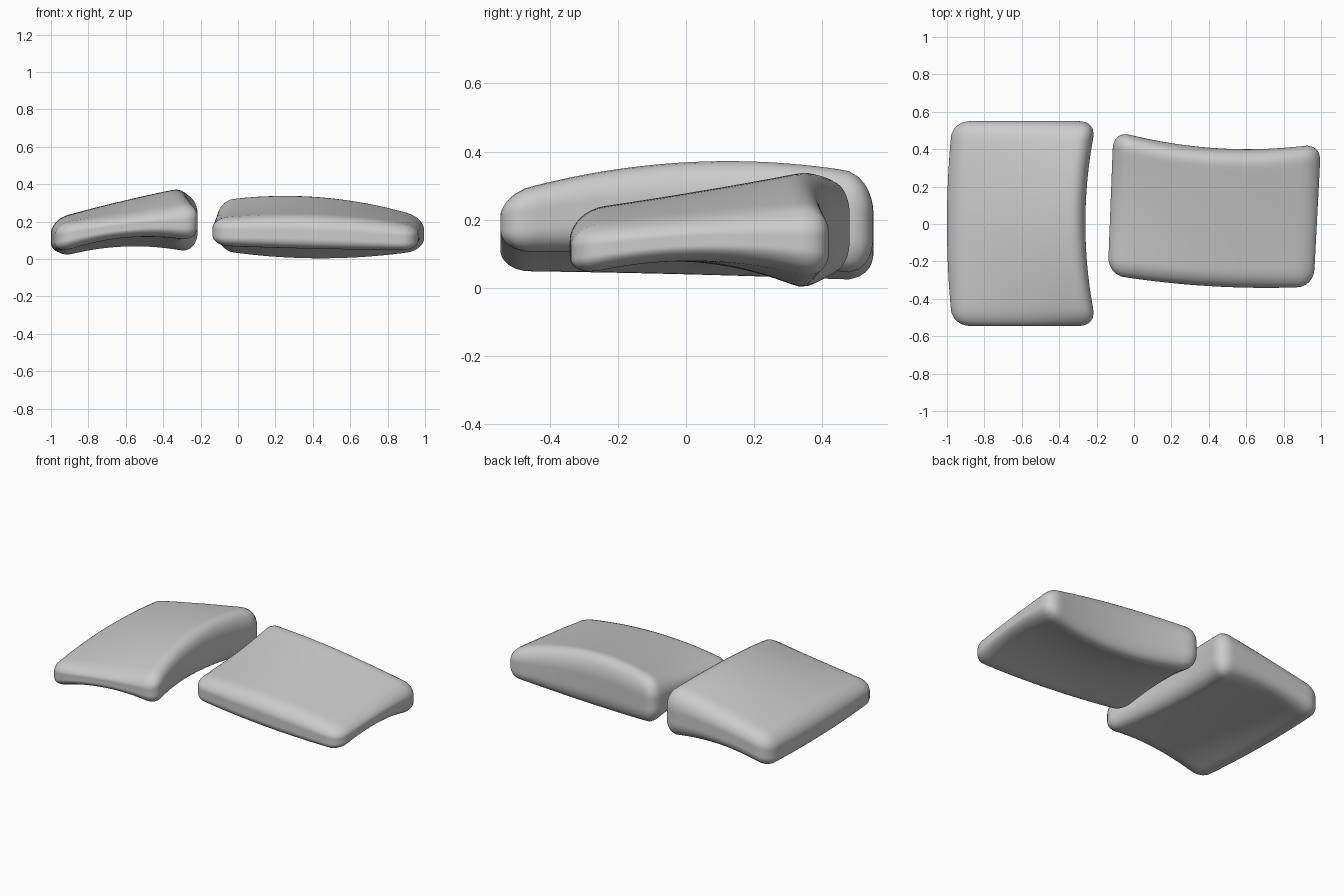
import bpy, bmesh
from mathutils import Vector

if "Cube" in bpy.data.objects:
    bpy.data.objects.remove(bpy.data.objects["Cube"])


def quad(a, b, c, t):
    """Parabola through a, b, c at t = -1, 0, 1."""
    return b + (c - a) / 2 * t + ((a + c) / 2 - b) * t * t


def surface(table, u, v):
    """Smooth height from a 3x3 table: rows run along x, columns along y."""
    return quad(*[quad(*row, v) for row in table], u)


def cushion(name, corners, bow, top, bottom, radii):
    """Rounded box whose outline, top and underside follow the given shapes."""
    bm = bmesh.new()
    bmesh.ops.create_cube(bm, size=2)
    bmesh.ops.subdivide_edges(bm, edges=bm.edges[:], cuts=30, use_grid_fill=True)
    fl, fr, bl, br = [Vector(c) for c in corners]
    for vert in bm.verts:
        # round the edges in box space
        q = Vector([max(r - 1, min(1 - r, c)) for c, r in zip(vert.co, radii)])
        d = Vector([(c - k) / r for c, k, r in zip(vert.co, q, radii)]).normalized()
        u, v, w = [k + n * r for k, n, r in zip(q, d, radii)]
        # map the box to the curved pillow shape
        s, t = (u + 1) / 2, (v + 1) / 2
        p = fl.lerp(fr, s).lerp(bl.lerp(br, s), t) + Vector(bow(u, v))
        lo, hi = surface(bottom, u, v), surface(top, u, v)
        vert.co = (p.x, p.y, lo + (hi - lo) * (w + 1) / 2)
    bmesh.ops.recalc_face_normals(bm, faces=bm.faces[:])
    for f in bm.faces:
        f.smooth = True
    mesh = bpy.data.meshes.new(name)
    bm.to_mesh(mesh)
    bm.free()
    obj = bpy.data.objects.new(name, mesh)
    bpy.context.collection.objects.link(obj)
    return obj


# Left cushion: thick edge faces the gap and curves inwards
cushion(
    "left_cushion",
    [(-0.97, -0.545), (-0.20, -0.545), (-0.97, 0.55), (-0.20, 0.55)],
    lambda u, v: ((-0.06 * (1 + u) / 2 - 0.03 * (1 - u) / 2) * (1 - v * v), 0),
    top=[(0.19, 0.21, 0.205), (0.23, 0.305, 0.28), (0.285, 0.385, 0.345)],
    bottom=[(0.025, 0.015, 0.0), (0.115, 0.10, 0.06), (0.09, 0.08, 0.015)],
    radii=(0.24, 0.15, 0.75),
)

# Right cushion: thick edge at the back, slightly skewed in plan
cushion(
    "right_cushion",
    [(-0.14, -0.27), (0.96, -0.335), (-0.11, 0.50), (1.0, 0.43)],
    lambda u, v: (0, (-0.06 * (1 + v) - 0.03 * (1 - v)) / 2 * (1 - u * u)),
    top=[(0.215, 0.25, 0.33), (0.225, 0.282, 0.345), (0.17, 0.20, 0.225)],
    bottom=[(0.06, 0.085, 0.03), (0.035, 0.075, -0.03), (0.03, 0.08, 0.03)],
    radii=(0.15, 0.24, 0.75),
)
